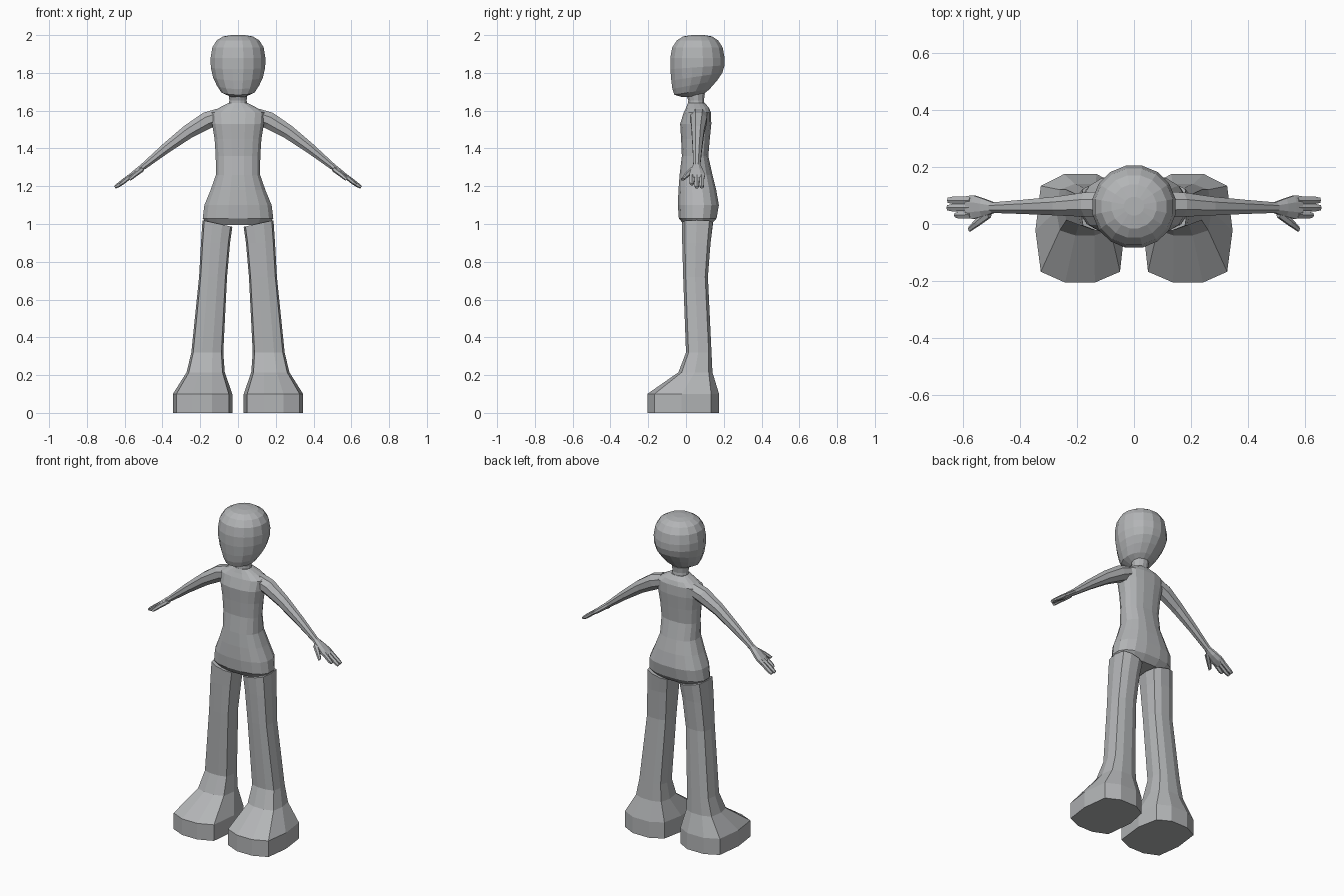
import bpy, bmesh, math
from mathutils import Vector

grey = bpy.data.materials.new("plain grey")
grey.diffuse_color = (0.45, 0.46, 0.47, 1)


def loft(name, rings):
    """Skin a list of equal-length point rings and cap both ends."""
    bm = bmesh.new()
    vs = [[bm.verts.new(p) for p in r] for r in rings]
    n = len(vs[0])
    for a, b in zip(vs, vs[1:]):
        for i in range(n):
            j = (i + 1) % n
            bm.faces.new((a[i], a[j], b[j], b[i]))
    bm.faces.new(vs[0][::-1])
    bm.faces.new(vs[-1])
    bmesh.ops.recalc_face_normals(bm, faces=bm.faces)
    me = bpy.data.meshes.new(name)
    bm.to_mesh(me)
    bm.free()
    me.materials.append(grey)
    ob = bpy.data.objects.new(name, me)
    bpy.context.collection.objects.link(ob)
    return ob


def oval(z, hw, y0, y1, n=16, power=1.0, lift=0.0):
    """Horizontal oval; power < 1 squares it off, lift raises its back."""
    pts = []
    for i in range(n):
        t = 2 * math.pi * (i + 0.5) / n
        c, s = math.cos(t), math.sin(t)
        c = math.copysign(abs(c) ** power, c) / math.cos(math.pi / n) ** power
        s = math.copysign(abs(s) ** power, s) / math.cos(math.pi / n) ** power
        pts.append((hw * c, (y0 + y1) / 2 + (y1 - y0) / 2 * s,
                    z + lift * (s + 1) / 2))
    return pts


def tube(name, stations, side, n=8):
    """Tube in the arm plane; stations are x, y, z, width in y, thickness."""
    pts = [Vector(s[:3]) for s in stations]
    rings = []
    for i, (x, y, z, w, h) in enumerate(stations):
        d = pts[min(i + 1, len(pts) - 1)] - pts[max(i - 1, 0)]
        up = Vector((-d.z, 0, d.x)).normalized()
        ring = []
        for k in range(n):
            t = 2 * math.pi * (k + 0.5) / n
            f = 0.5 / math.cos(math.pi / n)
            p = pts[i] + up * (h * f * math.sin(t)) + Vector((0, w * f * math.cos(t), 0))
            ring.append((side * p.x, p.y, p.z))
        rings.append(ring)
    return loft(name, rings)


# Head: egg shape with the jaw pushed forward and the skull raised behind
loft("head", [oval(*r[:4], lift=r[4]) for r in (
    (1.672, 0.040, -0.02, 0.08, 0.005),
    (1.684, 0.088, -0.062, 0.125, 0.03),
    (1.715, 0.112, -0.072, 0.165, 0.045),
    (1.76, 0.132, -0.078, 0.192, 0.04),
    (1.82, 0.144, -0.083, 0.204, 0.02),
    (1.88, 0.145, -0.083, 0.204, 0.0),
    (1.935, 0.136, -0.073, 0.194, 0.0),
    (1.972, 0.113, -0.048, 0.17, 0.0),
    (1.993, 0.078, -0.015, 0.138, 0.0),
    (2.0, 0.035, 0.03, 0.095, 0.0))])

# Neck
loft("neck", [oval(z, w, a, b, 12) for z, w, a, b in (
    (1.62, 0.05, 0.01, 0.10), (1.655, 0.046, 0.012, 0.095), (1.69, 0.05, 0.0, 0.10))])

# Torso: hips, waist, chest and sloping shoulders
loft("torso", [oval(*r, power=0.8) for r in (
    (0.995, 0.16, -0.01, 0.13),
    (1.03, 0.187, -0.038, 0.162),
    (1.10, 0.178, -0.043, 0.174),
    (1.18, 0.145, -0.04, 0.16),
    (1.26, 0.117, -0.034, 0.14),
    (1.36, 0.118, -0.022, 0.118),
    (1.45, 0.124, -0.026, 0.126),
    (1.53, 0.137, -0.031, 0.134),
    (1.59, 0.142, -0.012, 0.132),
    (1.615, 0.10, 0.0, 0.122),
    (1.64, 0.052, 0.01, 0.10))])

# Ten-sided leg outline, in fractions of width (inner to outer) and depth
OUTLINE = ((0.34, 0), (0.67, 0), (0.94, 0.1), (1, 0.48), (0.94, 0.89),
           (0.68, 1), (0.32, 1), (0.08, 0.89), (0, 0.55), (0.06, 0.1))
# Height, inner x, outer x, front y, back y
LEG = ((0, 0.03, 0.345, -0.205, 0.175), (0.10, 0.03, 0.345, -0.205, 0.175),
       (0.215, 0.07, 0.272, -0.04, 0.14), (0.32, 0.078, 0.247, 0.0, 0.135),
       (0.72, 0.058, 0.206, -0.015, 0.116), (0.90, 0.042, 0.196, -0.02, 0.13),
       (0.985, 0.03, 0.188, -0.022, 0.142))

# Fingers: name, then x, y, z, width, thickness at each station
FINGERS = {
    "index_finger": ((0.57, 0.033, 1.253, 0.026, 0.022), (0.612, 0.031, 1.219, 0.024, 0.02),
                     (0.625, 0.031, 1.209, 0.014, 0.014)),
    "middle_finger": ((0.57, 0.058, 1.253, 0.026, 0.022), (0.635, 0.057, 1.205, 0.025, 0.02),
                      (0.652, 0.057, 1.194, 0.018, 0.014)),
    "little_finger": ((0.57, 0.083, 1.253, 0.026, 0.022), (0.632, 0.083, 1.206, 0.025, 0.02),
                      (0.65, 0.083, 1.195, 0.018, 0.014)),
    "thumb": ((0.505, 0.04, 1.292, 0.035, 0.024), (0.545, 0.008, 1.262, 0.028, 0.022),
              (0.575, -0.017, 1.236, 0.018, 0.016)),
}

for label, side in (("left", 1), ("right", -1)):
    # Flared trouser leg and chunky shoe
    rings = []
    for z, x0, x1, y0, y1 in LEG:
        top = 0.035 if z > 0.95 else 0
        rings.append([(side * (x0 + (x1 - x0) * u), y0 + (y1 - y0) * v, z + top * u)
                      for u, v in OUTLINE])
    loft(label + "_leg", rings)

    # Tapering arm
    tube(label + "_arm", (
        (0.10, 0.068, 1.572, 0.09, 0.08),
        (0.165, 0.068, 1.548, 0.085, 0.09),
        (0.265, 0.063, 1.488, 0.066, 0.074),
        (0.38, 0.06, 1.402, 0.05, 0.055),
        (0.50, 0.057, 1.305, 0.036, 0.034)), side)

    # Flat palm, fingers and thumb
    tube(label + "_palm", (
        (0.49, 0.057, 1.313, 0.036, 0.032),
        (0.53, 0.058, 1.282, 0.064, 0.032),
        (0.56, 0.059, 1.259, 0.082, 0.028),
        (0.585, 0.059, 1.241, 0.078, 0.022)), side)
    for name, stations in FINGERS.items():
        tube(label + "_" + name, stations, side, 6)
